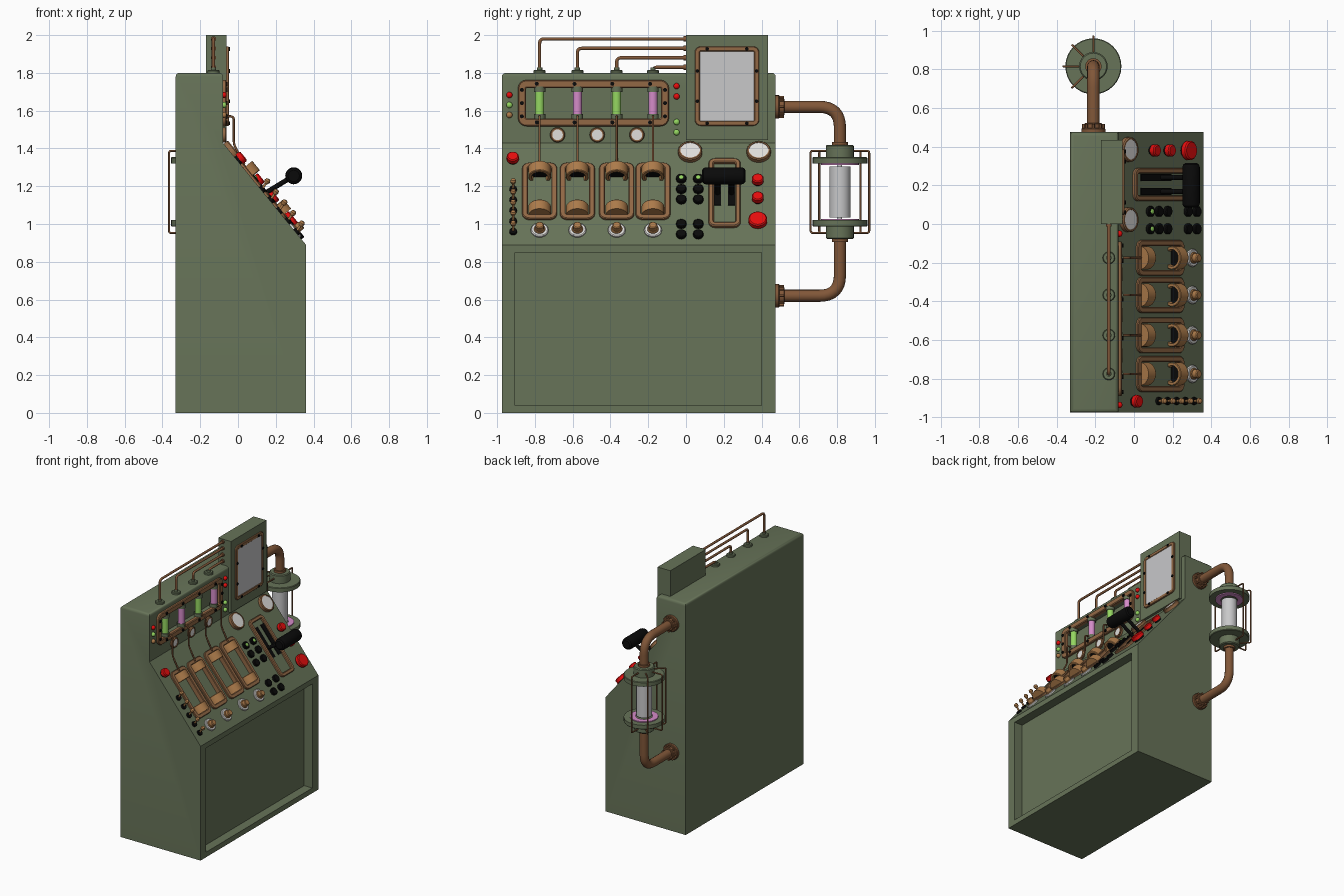
import bpy, bmesh, math
from mathutils import Matrix, Vector

if "Cube" in bpy.data.objects:
    bpy.data.objects.remove(bpy.data.objects["Cube"])

def material(name, c):
    m = bpy.data.materials.new(name)
    m.diffuse_color = (*c, 1)
    m.use_nodes = True
    m.node_tree.nodes["Principled BSDF"].inputs["Base Color"].default_value = m.diffuse_color
    return m

GREEN = material("olive_green_paint", (.135, .172, .098))
COPPER = material("brown_copper", (.22, .095, .04))
BRONZE = material("bronze_trim", (.29, .14, .06))
BRASS = material("brass", (.42, .20, .07))
BLACK = material("black", (.003, .003, .003))
RED = material("red", (.80, .004, .004))
LAMP = material("lamp_green", (.30, .68, .12))
PINK = material("pink_glow", (.66, .26, .58))
GLASS = material("pale_grey_glass", (.58, .58, .59))
WHITE = material("dial_white", (.75, .74, .72))

def finish(name, bm, mat, M=None, angle=35):
    if M is not None:
        bm.transform(M)
    bmesh.ops.recalc_face_normals(bm, faces=bm.faces)
    me = bpy.data.meshes.new(name)
    bm.to_mesh(me)
    bm.free()
    ob = bpy.data.objects.new(name, me)
    bpy.context.collection.objects.link(ob)
    me.materials.append(mat)
    me.shade_smooth()
    me.set_sharp_from_angle(angle=math.radians(angle))
    return ob

def lathe(name, M, prof, mat, seg=24):
    """Revolve (radius, height) points round local z, closing both ends."""
    bm = bmesh.new()
    rings = [[bm.verts.new((r * math.cos(2 * math.pi * i / seg), r * math.sin(2 * math.pi * i / seg), h))
              for i in range(seg)] for r, h in prof]
    for a, b in zip(rings, rings[1:]):
        for i in range(seg):
            j = (i + 1) % seg
            bm.faces.new((a[i], a[j], b[j], b[i]))
    bm.faces.new(rings[0])
    bm.faces.new(rings[-1])
    return finish(name, bm, mat, M)

def cyl(name, M, r, h, mat, z0=0, seg=24, bev=0):
    prof = [(r, z0), (r, z0 + h)] if not bev else [(r, z0), (r, z0 + h - bev), (r - bev, z0 + h)]
    return lathe(name, M, prof, mat, seg)

def dome(name, M, r, mat, h=.02, seg=16):
    prof = [(r, 0), (r, h * .4)] + [(r * math.cos(a), h * (.4 + .6 * math.sin(a))) for a in (.4, .8, 1.2, 1.5)]
    return lathe(name, M, prof, mat, seg)

def box(name, M, lo, hi, mat):
    bm = bmesh.new()
    bmesh.ops.create_cube(bm, size=1)
    for v in bm.verts:
        v.co = [lo[k] + (v.co[k] + .5) * (hi[k] - lo[k]) for k in range(3)]
    return finish(name, bm, mat, M)

def rounded(w, h, r, n=5):
    pts = []
    for k, (sx, sy) in enumerate([(1, 1), (-1, 1), (-1, -1), (1, -1)]):
        for i in range(n):
            a = math.pi / 2 * (k + i / (n - 1))
            pts.append((sx * (w / 2 - r) + r * math.cos(a), sy * (h / 2 - r) + r * math.sin(a)))
    return pts

def frame(name, M, w, h, t, r, d, mat, sink=0):
    """Raised rounded frame with chamfered lips; t = rim width, d = height."""
    bm = bmesh.new()
    c = d * .3
    loops = []
    for ins, z in [(0, 0), (0, d - c), (c, d), (t - c, d), (t, d - c), (t, -sink)]:
        loops.append([bm.verts.new((x, y, z)) for x, y in
                      rounded(w - 2 * ins, h - 2 * ins, max(r - ins, .008))])
    for a, b in zip(loops, loops[1:] + loops[:1]):
        for i in range(len(a)):
            j = (i + 1) % len(a)
            bm.faces.new((a[i], a[j], b[j], b[i]))
    return finish(name, bm, mat, M)

def pipe(name, pts, r, mat, bend=.03, res=4):
    """Round pipe along points, with rounded corners."""
    P = [Vector(p) for p in pts]
    path = [P[0]]
    for a, b, c in zip(P, P[1:], P[2:]):
        s, e = b + (a - b).normalized() * bend, b + (c - b).normalized() * bend
        path += [s.lerp(b, t).lerp(b.lerp(e, t), t) for t in [k / 8 for k in range(9)]]
    path.append(P[-1])
    cu = bpy.data.curves.new(name, 'CURVE')
    cu.dimensions = '3D'
    cu.bevel_depth, cu.bevel_resolution, cu.use_fill_caps = r, res, True
    sp = cu.splines.new('POLY')
    sp.points.add(len(path) - 1)
    for q, v in zip(sp.points, path):
        q.co = (*v, 1)
    tmp = bpy.data.objects.new("tmp", cu)
    bm = bmesh.new()
    bm.from_mesh(bpy.data.meshes.new_from_object(tmp))
    bpy.data.objects.remove(tmp)
    return finish(name, bm, mat, None, 50)

def axes(o, X, Y, Z):
    M = Matrix((X, Y, Z)).transposed().to_4x4()
    M.translation = o
    return M

I = Matrix.Identity(4)
UP, NRM = Vector((-.631, 0, .775)), Vector((.775, 0, .631))
def slope(y, z):            # frame lying on the sloping desk
    return axes(((-.08 + (1.43 - z) * .44 / .54), y, z), (0, 1, 0), UP, NRM)
def wall(y, z, x=-.08):     # frame lying on the upright panel
    return axes((x, y, z), (0, 1, 0), (0, 0, 1), (1, 0, 0))
def at(x, y, z):
    return Matrix.Translation((x, y, z))

TUBES = (-.775, -.575, -.367, -.175)

# Cabinet body from side profile, upper edges rounded
bm = bmesh.new()
prof = [(-.33, 0), (.36, 0), (.36, .89), (-.08, 1.43), (-.08, 1.8), (-.33, 1.8)]
f = bm.faces.new([bm.verts.new((x, -.975, z)) for x, z in prof])
g = bmesh.ops.extrude_face_region(bm, geom=[f])['geom']
for v in g:
    if isinstance(v, bmesh.types.BMVert):
        v.co.y = .475
bmesh.ops.bevel(bm, geom=[e for e in bm.edges if all(v.co.z > 1.7 for v in e.verts)],
                offset=.02, segments=3, profile=.5, affect='EDGES')
cabinet = finish("cabinet", bm, GREEN)
# Recesses: lower front, tube window, socket bays
cutters = [box("front_cut", I, (.29, -.905, .04), (.5, .4, .85), GREEN),
           box("window_cut", wall(-.49, 1.64), (-.37, -.085, -.045), (.37, .085, .05), GREEN)]
cutters += [box("bay_cut", slope(y, 1.17), (-.065, -.165, -.025), (.065, .165, .05), GREEN) for y in TUBES]
for c in cutters:
    c.hide_render = True
    m = cabinet.modifiers.new("cut", 'BOOLEAN')
    m.object, m.operation, m.solver = c, 'DIFFERENCE', 'EXACT'
me = bpy.data.meshes.new_from_object(cabinet.evaluated_get(bpy.context.evaluated_depsgraph_get()))
cabinet.modifiers.clear()
cabinet.data = me
me.set_sharp_from_angle(angle=math.radians(35))
for c in cutters:
    bpy.data.objects.remove(c)

# Screen housing
box("screen_housing", I, (-.17, 0, 1.445), (-.06, .435, 2), GREEN)
S = wall(.217, 1.73, -.06)
frame("screen_frame", S, .34, .42, .026, .03, .012, BRONZE)
box("screen", S, (-.155, -.195, 0), (.155, .195, .008), GLASS)
for u in (-.157, -.105, .105, .157):
    for v in ((-.08, .08) if abs(u) > .15 else (-.197, .197)):
        cyl("screen_bolt", S @ at(u, v, .008), .01, .01, BLACK, seg=8)

# Tube window with glowing tubes, wires and roof pipes
W = wall(-.49, 1.64)
frame("tube_window_frame", W, .8, .245, .042, .045, .018, BRONZE, .01)
for u in (-.3, -.1, .1, .3):
    for v in (-.102, .102):
        cyl("window_bolt", W @ at(u, v, .014), .011, .011, BLACK, seg=8)
for u in (-.379, .379):
    for v in (-.07, 0, .07):
        cyl("window_bolt", W @ at(u, v, .014), .011, .011, BLACK, seg=8)
for k, y in enumerate(TUBES):
    cyl("glow_tube", at(-.085, y, 1.58), .024, .125, (LAMP, PINK)[k % 2])
    cyl("tube_cap", at(-.085, y, 1.7), .03, .028, GREEN)
    cyl("tube_cap", at(-.085, y, 1.555), .03, .028, GREEN)
    pipe("tube_wire", [(-.075, y, 1.57), (-.022, y, 1.57), (-.022, y, 1.42), (.035, y, 1.315)], .006, COPPER, .02, 2)
    z = 1.98 - .05 * k
    cyl("roof_socket", at(-.13, y, 1.795), .032, .02, GREEN, bev=.004)
    cyl("roof_collar", at(-.13, y, 1.81), .014, .018, GREEN)
    pipe("roof_pipe", [(-.13, y, 1.8), (-.13, y, z), (-.13, .01, z)], .009, COPPER, .025, 3)
    cyl("housing_collar", axes((-.13, 0, z), (1, 0, 0), (0, 0, 1), (0, -1, 0)), .014, .012, COPPER)

def gauge(M, r, h, t):
    lathe("gauge_rim", M, [(r, 0), (r, h - .006), (r - .005, h), (r - t, h), (r - t, .004)], BRONZE, 28)
    cyl("gauge_face", M, r - t + .001, h - .004, WHITE, seg=28)
for y in (-.68, -.47, -.26):
    gauge(wall(y, 1.472), .04, .02, .012)
for y in (.022, .385):
    gauge(slope(y, 1.375), .064, .028, .012)

# Indicator lamps on the upright panel
for y, z, m in [(-.935, 1.683, RED), (-.935, 1.63, LAMP), (-.935, 1.577, BRASS), (-.05, 1.73, RED),
                (-.05, 1.675, RED), (-.05, 1.54, LAMP), (-.05, 1.485, LAMP)]:
    dome("lamp", wall(y, z), .016, m)

# Socket bays with facing sockets, and dials below
for y in TUBES:
    B = slope(y, 1.17)
    frame("bay_frame", B, .185, .385, .03, .04, .014, BRONZE, .024)
    for s, nm in ((1, "upper_socket"), (-1, "lower_socket")):
        C = B @ axes((0, s * .163, 0), (1, 0, 0), (0, 0, s), (0, -s, 0))
        lathe(nm, C, [(.06, 0), (.06, .06), (.057, .064), (.044, .064), (.04, .03)], BRASS, 28)
        cyl(nm + "_hole", C, .0415, .01, BLACK, z0=.03)
    D = slope(y, .965)
    lathe("dial_plate", D, [(.047, 0), (.047, .008), (.042, .012)], WHITE, 14)
    cyl("dial_base", D, .03, .02, BRASS, bev=.004)
    cyl("dial_knob", D, .023, .05, BRASS, seg=12, bev=.005)

# Toggle row
for k in range(5):
    T = slope(-.915, 1.18 - .056 * k)
    cyl("toggle_base", T, .02, .014, BLACK, seg=12)
    tilt = T @ Matrix.Rotation(-.3, 4, 'X')
    lathe("toggle_lever", tilt, [(.006, 0), (.007, .04), (.013, .046), (.016, .056), (.012, .067), (.005, .071)], BRASS, 12)

# Push buttons
for y, z, r in [(-.917, 1.335, .032), (.38, 1.22, .031), (.38, 1.125, .031), (.38, 1.005, .049)]:
    B = slope(y, z)
    cyl("red_button_collar", B, r * .8, .02, BLACK)
    cyl("red_button", B, r, .03, RED, z0=.012, bev=.006)
for y in (-.025, .065):
    for z in (1.235, 1.18, 1.125, .995, .94):
        B = slope(y, z)
        cyl("black_button", B, .027, .02, BLACK, seg=16, bev=.004)
        if z == 1.235:
            dome("button_lamp", B @ at(0, 0, .018), .013, LAMP, .008, 12)

# Main lever
L = slope(.204, 1.16)
frame("lever_frame", L, .17, .465, .028, .035, .018, BRONZE)
for u in (-.037, .037):
    box("lever_slot", L, (u - .018, -.08, 0), (u + .018, .168, .006), BLACK)
    pipe("lever_arm", [(.13, .204 + u, 1.155), (.295, .204 + u, 1.255)], .013, BLACK)
lathe("lever_grip", axes((.295, .085, 1.255), (0, 0, 1), (1, 0, 0), (0, 1, 0)),
      [(.03, 0), (.041, .008), (.045, .02), (.045, .21), (.041, .222), (.03, .23)], BLACK, 20)

# Side pipes with flanges
PX, PY = -.21, .815
for z, end in ((1.62, 1.40), (.62, .93)):
    pipe("side_pipe", [(PX, .47, z), (PX, PY, z), (PX, PY, end)], .032, COPPER, .11, 6)
    Fl = axes((PX, .47, z), (1, 0, 0), (0, 0, -1), (0, 1, 0))
    cyl("pipe_flange", Fl, .062, .025, COPPER, bev=.004)
    cyl("pipe_collar", Fl, .045, .052, COPPER, bev=.004)
    for k in range(8):
        a = k * math.pi / 4
        cyl("flange_bolt", Fl @ at(.051 * math.cos(a), .051 * math.sin(a), .02), .008, .028, COPPER, seg=6)

# Glass reactor: mirrored end fittings, glass, core and wire cage
MID = 1.17
for s in (1, -1):
    E = axes((PX, PY, MID), (1, 0, 0), (0, s, 0), (0, 0, s))
    cyl("reactor_disc", E, .145, .034, GREEN, z0=.15, seg=32, bev=.004)
    cyl("reactor_cap", E, .074, .065, GREEN, z0=.184, bev=.006)
    cyl("reactor_collar", E, .042, .02, COPPER, z0=.245)
    lathe("glow_ring", E, [(.06, .151), (.06, .143), (.1, .143), (.1, .151)], PINK, 32)
cyl("reactor_glass", at(PX, PY, MID - .135), .056, .27, GLASS, seg=32)
cyl("reactor_core", at(PX, PY, MID - .155), .012, .31, GLASS, seg=12)
for k in range(5):
    a = math.pi / 2 + k * math.pi / 4
    ring = [(PX + r * math.cos(a), PY + r * math.sin(a), MID + h)
            for r, h in ((.07, .217), (.155, .217), (.155, -.217), (.07, -.217))]
    pipe("cage_wire", ring, .0055, COPPER, .012, 2)
